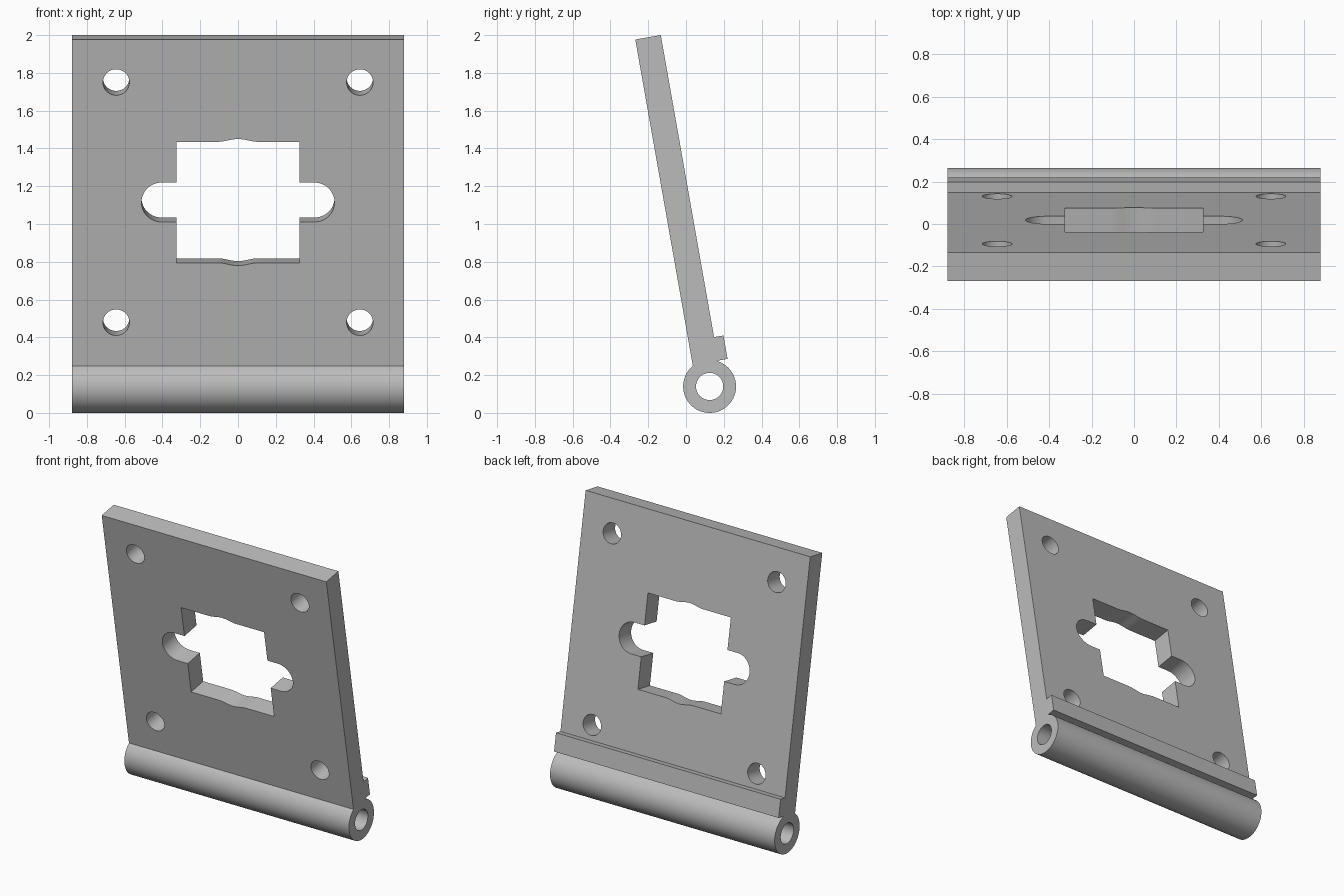
import bpy, bmesh
from math import sin, cos, radians, pi, asin
from mathutils import Matrix

cube = bpy.data.objects.get("Cube")
if cube:
    bpy.data.objects.remove(cube, do_unlink=True)

HALF_W, THICK, BARREL_R, BORE_R = 0.88, 0.0685, 0.14, 0.072
TOP, WINDOW_U = 1.877, 1.002
# Leaf frame: origin on the pin axis, leaning forward
FRAME = Matrix.Translation((0, 0.125, 0.14)) @ Matrix.Rotation(radians(10), 4, 'X')

steel = bpy.data.materials.new("plain grey")
steel.use_nodes = True
grey = (0.5, 0.5, 0.5, 1)
steel.diffuse_color = grey
steel.node_tree.nodes["Principled BSDF"].inputs["Base Color"].default_value = grey


def prism(name, points, half, along_x=False):
    """Extrude an outline by +-half, along x or through the leaf thickness."""
    bm = bmesh.new()
    place = (lambda a, b: (-half, a, b)) if along_x else (lambda a, b: (a, -half, b))
    face = bm.faces.new([bm.verts.new(place(a, b)) for a, b in points])
    grown = bmesh.ops.extrude_face_region(bm, geom=[face])["geom"]
    verts = [v for v in grown if isinstance(v, bmesh.types.BMVert)]
    shift = (2 * half, 0, 0) if along_x else (0, 2 * half, 0)
    bmesh.ops.translate(bm, verts=verts, vec=shift)
    bmesh.ops.recalc_face_normals(bm, faces=bm.faces)
    bm.transform(FRAME)
    mesh = bpy.data.meshes.new(name)
    bm.to_mesh(mesh)
    bm.free()
    mesh.materials.append(steel)
    obj = bpy.data.objects.new(name, mesh)
    bpy.context.collection.objects.link(obj)
    return obj


def arc(cx, cy, r, start, end, steps):
    return [(cx + r * cos(start + (end - start) * i / steps),
             cy + r * sin(start + (end - start) * i / steps)) for i in range(steps + 1)]


def circle(cx, cy, r, steps=48):
    return arc(cx, cy, r, 0, 2 * pi, steps)[:-1]


# Side outline: leaf, rear lip and knuckle barrel in one
lip_low, lip_high, lip_out = 0.127, 0.253, 0.119
start = asin(lip_low / BARREL_R)
end = -pi - asin((BARREL_R ** 2 - THICK ** 2) ** 0.5 / BARREL_R)
outline = arc(0, 0, BARREL_R, start, end, 72)
outline += [(-THICK, TOP), (THICK, TOP), (THICK, lip_high), (lip_out, lip_high), (lip_out, lip_low)]
leaf = prism("hinge_leaf", outline, HALF_W, along_x=True)

# Pin bore and screw holes
cutters = [prism("pin_bore_cutter", circle(0, 0, BORE_R), 1.0, along_x=True)]
for x in (-0.645, 0.645):
    for u in (0.356, 1.647):
        cutters.append(prism("screw_hole_cutter", circle(x, u, 0.07), 0.2))

# Window: square with side slots and gentle bumps, as a half outline turned twice
SQ, SLOT_R, SLOT_X, BUMP = 0.325, 0.106, 0.405, 0.11
half = [(SQ, -SLOT_R)] + arc(SLOT_X, 0, SLOT_R, -pi / 2, pi / 2, 24) + [(SQ, SLOT_R), (SQ, SQ)]
for i in range(25):
    t = 1 - i / 12
    half.append((BUMP * t, SQ + 0.0075 * (1 + cos(pi * t))))
half.append((-SQ, SQ))
window = half + [(-x, -u) for x, u in half]
cutters.append(prism("window_cutter", [(x, u + WINDOW_U) for x, u in window], 0.2))

# Cut everything out, then drop the cutters
bpy.ops.object.select_all(action='DESELECT')
bpy.context.view_layer.objects.active = leaf
leaf.select_set(True)
for cutter in cutters:
    mod = leaf.modifiers.new("cut", 'BOOLEAN')
    mod.operation, mod.solver, mod.object = 'DIFFERENCE', 'EXACT', cutter
    bpy.ops.object.modifier_apply(modifier=mod.name)
    bpy.data.objects.remove(cutter, do_unlink=True)
bpy.ops.object.shade_smooth_by_angle(angle=radians(30))
